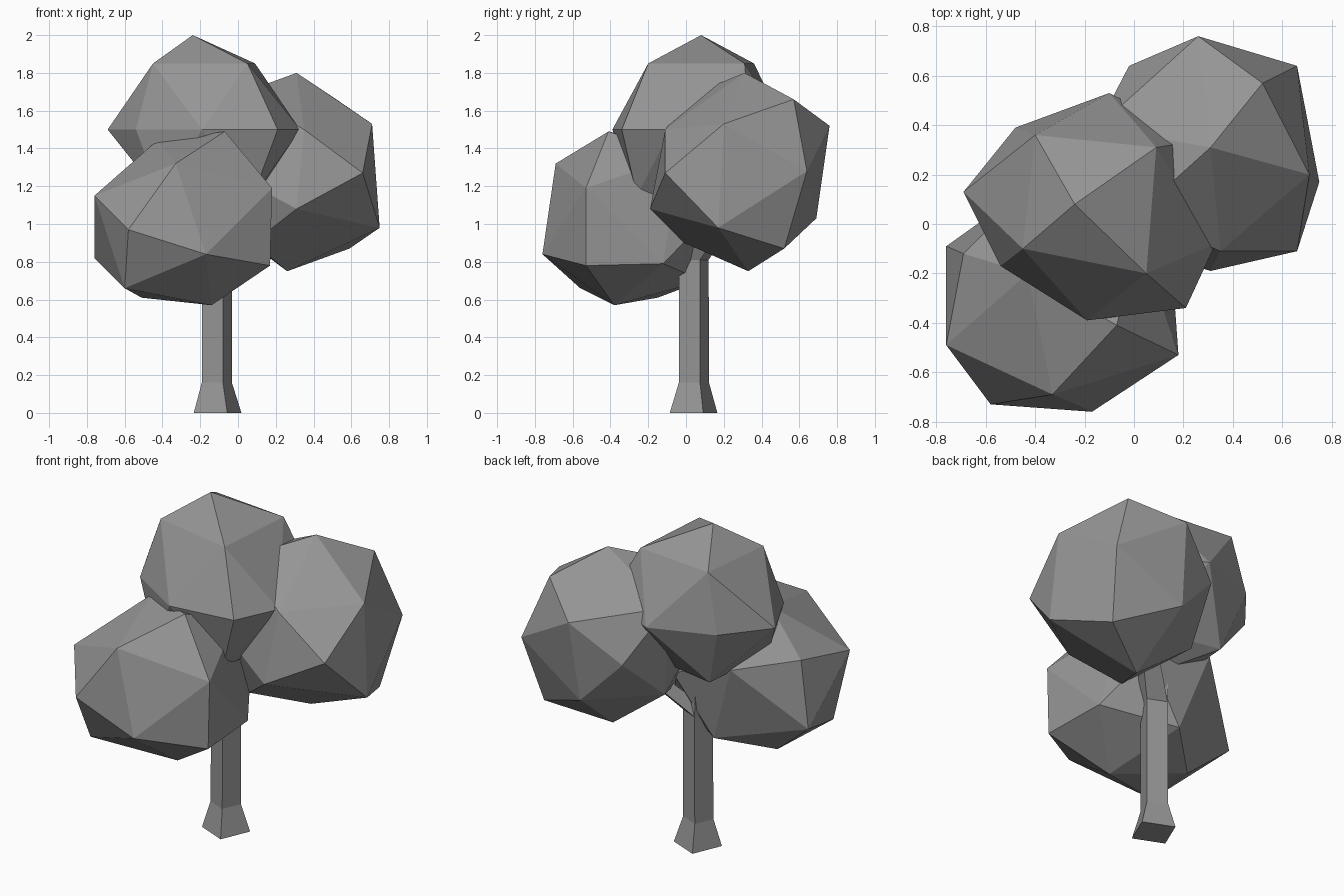
import bpy
import bmesh
from math import cos, sin, radians
from mathutils import Vector

default_cube = bpy.data.objects.get("Cube")
if default_cube:
    bpy.data.objects.remove(default_cube, do_unlink=True)


def make_material(name, colour):
    material = bpy.data.materials.new(name)
    material.use_nodes = True
    material.diffuse_color = colour
    for node in material.node_tree.nodes:
        if node.type == "BSDF_PRINCIPLED":
            node.inputs["Base Color"].default_value = colour
            node.inputs["Roughness"].default_value = 0.9
    return material


grey = make_material("matte grey", (0.3, 0.3, 0.3, 1))


def finish(name, bm):
    """Turn a bmesh into a flat-shaded object with outward normals."""
    bmesh.ops.recalc_face_normals(bm, faces=bm.faces[:])
    mesh = bpy.data.meshes.new(name)
    bm.to_mesh(mesh)
    bm.free()
    mesh.materials.append(grey)
    obj = bpy.data.objects.new(name, mesh)
    bpy.context.collection.objects.link(obj)
    return obj


def square_limb(name, sections):
    """Loft four-sided rings along (centre, radius) sections."""
    bm = bmesh.new()
    rings = []
    for centre, radius in sections:
        ring = []
        for corner in range(4):
            angle = radians(90 * corner - 68)
            offset = Vector((cos(angle), sin(angle), 0)) * radius
            ring.append(bm.verts.new(Vector(centre) + offset))
        rings.append(ring)
    for lower, upper in zip(rings, rings[1:]):
        for i in range(4):
            j = (i + 1) % 4
            bm.faces.new((lower[i], lower[j], upper[j], upper[i]))
    bm.faces.new(rings[0])
    bm.faces.new(rings[-1])
    return finish(name, bm)


def leaf_clump(name, centre, corners):
    """Faceted clump: each corner without a partner is mirrored through the centre."""
    points = [Vector(corner) for corner in corners]
    for point in points[:]:
        opposite = 2 * Vector(centre) - point
        if all((opposite - other).length > 0.2 for other in points):
            points.append(opposite)
    bm = bmesh.new()
    for point in points:
        bm.verts.new(point)
    hull = bmesh.ops.convex_hull(bm, input=bm.verts[:])
    loose = [v for v in bm.verts if not v.link_faces]
    bmesh.ops.delete(bm, geom=loose, context="VERTS")
    return finish(name, bm)


# Trunk with flared foot
fork = (-0.11, 0.042, 0.81)
square_limb("trunk", [
    ((-0.108, 0.04, 0), 0.136),
    ((-0.112, 0.042, 0.16), 0.086),
    (fork, 0.084),
])

# Branches running from the fork into the clumps
square_limb("upper_branch", [(fork, 0.084), ((-0.13, 0.06, 1.2), 0.06)])
square_limb("left_branch", [(fork, 0.084), ((0.12, 0.24, 1.08), 0.06)])
square_limb("front_branch", [((-0.11, 0.042, 0.7), 0.075), ((-0.25, -0.2, 0.92), 0.06)])

# Upper clump: crown point, shoulder ring, waist ring
leaf_clump("upper_leaves", (-0.16, 0.05, 1.5), [
    (-0.24, 0.08, 2.0),
    (-0.45, -0.1, 1.85), (0.05, -0.2, 1.85), (0.09, 0.31, 1.85), (-0.4, 0.36, 1.85),
    (-0.69, 0.13, 1.5), (-0.54, -0.17, 1.5), (-0.19, -0.39, 1.5), (0.21, -0.34, 1.5),
    (0.33, -0.08, 1.5), (0.28, 0.34, 1.5), (-0.1, 0.53, 1.5), (-0.48, 0.39, 1.5),
])

# Front clump
leaf_clump("front_leaves", (-0.29, -0.3, 1.01), [
    (-0.07, -0.41, 1.49), (-0.33, -0.69, 1.32), (-0.17, -0.76, 0.84),
    (0.18, -0.53, 1.19), (0.17, -0.53, 0.78), (-0.58, -0.73, 0.97),
    (-0.76, -0.49, 1.15), (-0.6, -0.56, 0.66), (-0.14, -0.38, 0.57),
    (-0.51, -0.15, 0.61), (0.15, -0.12, 0.79), (-0.76, -0.09, 0.82),
    (-0.43, -0.2, 1.44), (-0.69, -0.12, 1.21),
])

# Left clump
leaf_clump("left_leaves", (0.3, 0.28, 1.28), [
    (0.31, 0.31, 1.8), (0.26, 0.33, 0.75), (0.71, 0.2, 1.53),
    (0.66, -0.11, 1.27), (0.31, -0.19, 1.08), (0.75, 0.17, 0.98),
    (0.52, 0.57, 1.66), (0.66, 0.64, 1.28), (0.59, 0.52, 0.87),
    (0.26, 0.76, 1.52), (-0.02, 0.64, 1.29), (0.35, -0.11, 1.5),
    (0.23, 0.69, 1.03),
])
